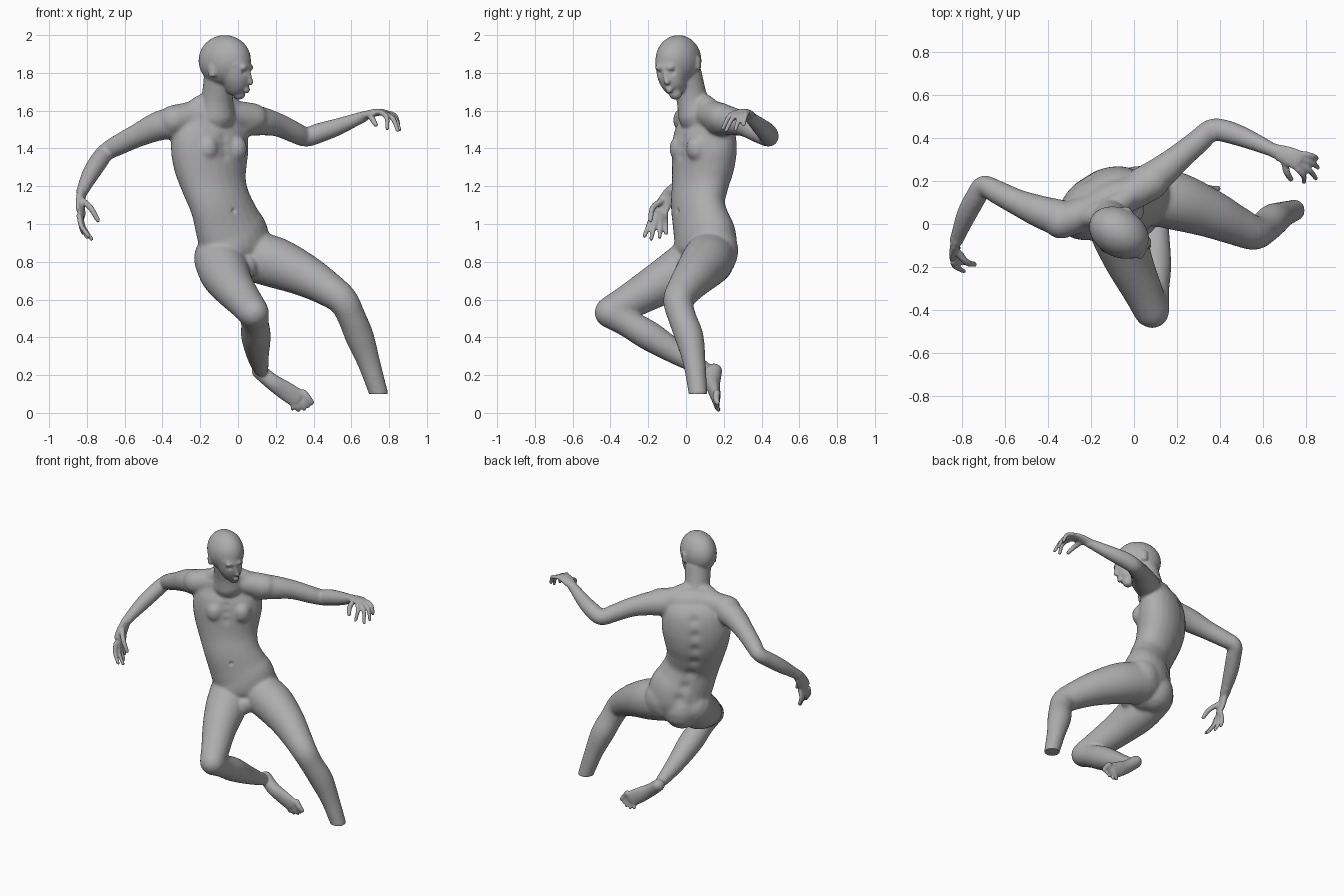
import bpy, bmesh, math
from mathutils import Vector

bm = bmesh.new()
SIDES = 24


def catmull(p0, p1, p2, p3, t):
    return [0.5 * (2 * b + (c - a) * t + (2 * a - 5 * b + 4 * c - d) * t * t
                   + (3 * b - a - 3 * c + d) * t ** 3)
            for a, b, c, d in zip(p0, p1, p2, p3)]


def tube(pts, side=(0.3, 0.9, 0.1), round_end=True, steps=5):
    """Smooth limb through (x, y, z, radius along side[, other radius])."""
    pts = [list(p) if len(p) == 5 else list(p) + [p[3]] for p in pts]
    rows = []
    for i in range(len(pts) - 1):
        q = [pts[max(i - 1, 0)], pts[i], pts[i + 1], pts[min(i + 2, len(pts) - 1)]]
        rows += [catmull(*q, k / steps) for k in range(steps)]
    rows.append(pts[-1])
    pos = [Vector(r[:3]) for r in rows]
    rings = []
    for i, r in enumerate(rows):
        t = (pos[min(i + 1, len(pos) - 1)] - pos[max(i - 1, 0)]).normalized()
        rings.append((pos[i], t, r[3], r[4]))

    def cap(ring, sign):
        p, t, a, b = ring
        m = min(a, b)
        return [(p + t * sign * m * math.sin(k), t, a * math.cos(k), b * math.cos(k))
                for k in (0.4, 0.8, 1.15, 1.45)]
    full = cap(rings[0], -1)[::-1] + rings
    if round_end:
        full += cap(rings[-1], 1)
    loops = []
    for p, t, a, b in full:
        s = Vector(side)
        s = (s - t * s.dot(t)).normalized()
        o = t.cross(s)
        loops.append([bm.verts.new(p + s * a * math.cos(w) + o * b * math.sin(w))
                      for w in (2 * math.pi * k / SIDES for k in range(SIDES))])
    for l0, l1 in zip(loops, loops[1:]):
        for k in range(SIDES):
            n = (k + 1) % SIDES
            bm.faces.new((l0[k], l0[n], l1[n], l1[k]))
    bm.faces.new(loops[0][::-1])
    bm.faces.new(loops[-1])


def blob(c, r, axis=(0, 0, 1), stretch=0.01, side=(0.3, 0.9, 0.1), r2=None):
    a, c = Vector(axis).normalized() * stretch, Vector(c)
    r2 = r2 or r
    tube([(*(c - a), r, r2), (*(c + a), r, r2)], side)


def digits(roots, tips, lift, r):
    """Fingers or toes, each bent over a raised middle joint."""
    for a, b in zip(roots, tips):
        a, b = Vector(a), Vector(b)
        m = (a + b) / 2 + Vector(lift)
        tube([(*a, r * 1.1), (*m, r), (*b, r * 0.8)], (0.31, 0.77, 0.22), steps=4)


def spread(centre, side, half, n):
    c, s = Vector(centre), Vector(side).normalized()
    return [c + s * half * (2 * k / (n - 1) - 1) for k in range(n)]


# torso, turned about the vertical
TURN = math.radians(32)
U = Vector((math.cos(TURN), math.sin(TURN), 0))
F = Vector((math.sin(TURN), -math.cos(TURN), 0))
torso = [(-0.02, 0.09, 0.78, 0.13, 0.10), (-0.02, 0.10, 0.84, 0.195, 0.145),
         (-0.025, 0.10, 0.92, 0.205, 0.15), (-0.055, 0.08, 1.0, 0.19, 0.135),
         (-0.09, 0.063, 1.1, 0.178, 0.125), (-0.125, 0.075, 1.2, 0.187, 0.132),
         (-0.145, 0.09, 1.3, 0.21, 0.145), (-0.15, 0.097, 1.4, 0.225, 0.147),
         (-0.145, 0.10, 1.5, 0.215, 0.13), (-0.135, 0.09, 1.57, 0.185, 0.09)]
tube(torso, U)
tube([(-0.34, 0.01, 1.55, 0.08), (-0.13, 0.085, 1.585, 0.078), (0.08, 0.19, 1.56, 0.08)])
blob((-0.16, -0.03, 1.4), 0.058)
blob((-0.01, 0.06, 1.4), 0.058)
blob((-0.06, 0.13, 0.81), 0.125)
blob((0.07, 0.16, 0.86), 0.118)
blob((0.05, 0.0, 0.775), 0.05)

# neck and sloping neck muscles
tube([(-0.115, 0.055, 1.58, 0.1), (-0.11, 0.03, 1.67, 0.083), (-0.095, 0.0, 1.79, 0.085)])
tube([(-0.26, 0.03, 1.59, 0.05), (-0.13, 0.06, 1.645, 0.06), (0.02, 0.16, 1.59, 0.05)])

# head: skull, face, nose, lips, brow, ears
f = Vector((0.86, -0.5, 0))
s = Vector((0.5, 0.86, 0))
start = len(bm.verts)
skull = bmesh.ops.create_uvsphere(bm, u_segments=32, v_segments=20, radius=1)["verts"]
for v in skull:
    c = v.co.copy()
    v.co = Vector((-0.07, -0.04, 1.865)) + f * c.x * 0.148 + s * c.y * 0.113 \
        + Vector((0, 0, c.z * 0.135))
tube([(-0.015, -0.078, 1.85, 0.085, 0.083), (-0.01, -0.072, 1.78, 0.078, 0.08),
      (-0.004, -0.06, 1.72, 0.058, 0.062), (0.005, -0.055, 1.69, 0.034, 0.036)], s)
tube([(0.052, -0.117, 1.82, 0.011), (0.06, -0.108, 1.78, 0.013),
      (0.067, -0.101, 1.75, 0.016, 0.015)], s)
blob((0.048, -0.09, 1.712), 0.02, s, 0.008, (0, 0, 1), 0.012)
blob((0.049, -0.115, 1.828), 0.015, s, 0.04, (0, 0, 1))
for c in ((-0.138, -0.118, 1.81), (-0.03, 0.065, 1.85)):
    blob(c, 0.024, (0, 0, 1), 0.022, f, 0.013)

# right arm and hand
tube([(-0.35, 0.03, 1.535, 0.085), (-0.43, 0.055, 1.515, 0.077), (-0.54, 0.1, 1.465, 0.062),
      (-0.64, 0.15, 1.415, 0.055), (-0.70, 0.178, 1.38, 0.048), (-0.735, 0.125, 1.335, 0.05),
      (-0.78, 0.04, 1.265, 0.047), (-0.825, -0.075, 1.175, 0.032)])
hs = (0.3, 0.95, 0.15)
tube([(-0.825, -0.075, 1.18, 0.034, 0.026), (-0.835, -0.115, 1.11, 0.044, 0.02),
      (-0.832, -0.14, 1.065, 0.045, 0.017)], hs)
digits(spread((-0.83, -0.143, 1.05), hs, -0.036, 4),
       [(-0.82, -0.105, 0.95), (-0.80, -0.14, 0.93), (-0.775, -0.185, 0.92),
        (-0.79, -0.22, 0.935)], (-0.014, 0, 0), 0.0135)
digits([(-0.825, -0.125, 1.125)], [(-0.742, -0.188, 1.02)], (0.004, -0.02, 0.012), 0.016)

# left arm and hand
tube([(0.04, 0.18, 1.55, 0.085), (0.12, 0.235, 1.545, 0.077), (0.21, 0.31, 1.525, 0.063),
      (0.30, 0.385, 1.485, 0.057), (0.36, 0.437, 1.46, 0.052), (0.43, 0.43, 1.482, 0.053),
      (0.53, 0.395, 1.515, 0.046), (0.66, 0.337, 1.567, 0.031)], (0, 0.2, 1))
hs = (0.35, 0.93, 0)
tube([(0.65, 0.34, 1.565, 0.034, 0.026), (0.72, 0.315, 1.588, 0.045, 0.02),
      (0.765, 0.295, 1.592, 0.047, 0.017)], hs)
digits(spread((0.775, 0.29, 1.588), hs, 0.038, 4),
       [(0.79, 0.195, 1.505), (0.845, 0.212, 1.495), (0.855, 0.262, 1.50),
        (0.85, 0.305, 1.525)], (0.012, 0, 0.017), 0.0135)
digits([(0.70, 0.295, 1.575)], [(0.73, 0.208, 1.525)], (-0.005, -0.01, 0.008), 0.016)

# left leg, ending in a flat stump above the ankle
tube([(0.06, 0.135, 0.835, 0.135), (0.20, 0.105, 0.795, 0.135), (0.35, 0.05, 0.73, 0.114),
      (0.47, -0.005, 0.66, 0.094), (0.555, -0.04, 0.595, 0.081), (0.60, -0.022, 0.51, 0.075),
      (0.645, 0.018, 0.40, 0.076), (0.695, 0.045, 0.26, 0.06), (0.752, 0.066, 0.08, 0.049)],
     (0, 1, 0), False)

# right leg, folded under
tube([(-0.1, 0.07, 0.82, 0.135), (-0.07, -0.04, 0.74, 0.132), (-0.025, -0.17, 0.665, 0.112),
      (0.035, -0.3, 0.59, 0.094), (0.08, -0.4, 0.535, 0.083)], (1, 0, 0))
tube([(0.085, -0.405, 0.53, 0.08), (0.09, -0.31, 0.475, 0.074), (0.095, -0.19, 0.405, 0.079),
      (0.105, -0.03, 0.305, 0.06), (0.12, 0.09, 0.235, 0.042)], (1, 0, 0))

# right foot, sole turned backward
fs = (0.6, 0, 0.8)
tube([(0.112, 0.15, 0.222, 0.04, 0.042), (0.18, 0.14, 0.165, 0.043, 0.042),
      (0.25, 0.15, 0.118, 0.05, 0.032), (0.315, 0.16, 0.076, 0.052, 0.022)], fs)
roots = spread((0.322, 0.163, 0.072), fs, -0.042, 5)
tips = [(0.39, 0.165, 0.055), (0.371, 0.168, 0.036), (0.35, 0.17, 0.02),
        (0.32, 0.172, 0.014), (0.288, 0.172, 0.022)]
for k in range(5):
    digits([roots[k]], [tips[k]], (0, -0.005, 0), 0.018 if k == 0 else 0.0135)

# fuse all parts into one skin
bmesh.ops.recalc_face_normals(bm, faces=bm.faces)
mesh = bpy.data.meshes.new("parts")
bm.to_mesh(mesh)
bm.free()
body = bpy.data.objects.new("body", mesh)
bpy.context.collection.objects.link(body)
mod = body.modifiers.new("fuse", 'REMESH')
mod.mode = 'VOXEL'
mod.voxel_size = 0.007
bpy.context.view_layer.update()
skin = bpy.data.meshes.new_from_object(body.evaluated_get(bpy.context.evaluated_depsgraph_get()))
body.modifiers.clear()
body.data = skin

bm = bmesh.new()
bm.from_mesh(skin)


def relax(verts, n):
    for _ in range(n):
        bmesh.ops.smooth_vert(bm, verts=verts, factor=0.5, use_axis_x=True,
                              use_axis_y=True, use_axis_z=True)


# blend the large forms more than the face, hands and foot
def large(c):
    foot = c.y > 0.1 and c.z < 0.28 and c.x < 0.5
    hand = (c.x > 0.66 and c.z > 1) or (c.x < -0.7 and c.z < 1.18)
    return not (foot or hand or c.z > 1.66)


relax([v for v in bm.verts if large(v.co)], 16)
relax([v for v in bm.verts if not large(v.co)], 2)
relax([v for v in bm.verts if v.co.z > 1.66], 2)

# dents: eye sockets, mouth, navel, spine groove, chest line
dents = [((0.068, -0.072, 1.803), 0.015, f * -0.011), ((0.032, -0.135, 1.803), 0.015, f * -0.011),
         ((0.066, -0.1, 1.712), 0.006, f * -0.005),
         ((-0.022, -0.045, 1.07), 0.011, F * -0.01)]
for x, y, z, a, b in torso[2:9]:
    dents.append((Vector((x, y, z)) - F * b, 0.033, F * 0.01))
for z in (1.36, 1.41, 1.46):
    dents.append((Vector((-0.148, 0.098, z)) + F * 0.145, 0.025, F * -0.007))
for c, r, push in dents:
    c = Vector(c)
    for v in bm.verts:
        d = (v.co - c).length
        if d < 3 * r:
            v.co += push * math.exp(-(d / r) ** 2)
# flat stump
for v in bm.verts:
    if v.co.x > 0.6 and v.co.z < 0.1:
        v.co.z = 0.1
bm.to_mesh(skin)
bm.free()

mat = bpy.data.materials.new("grey clay")
mat.diffuse_color = (0.42, 0.42, 0.42, 1)
skin.materials.clear()
skin.materials.append(mat)
for p in skin.polygons:
    p.use_smooth = True
bpy.context.view_layer.objects.active = body
body.select_set(True)
bpy.ops.object.shade_smooth_by_angle(angle=math.radians(50))
